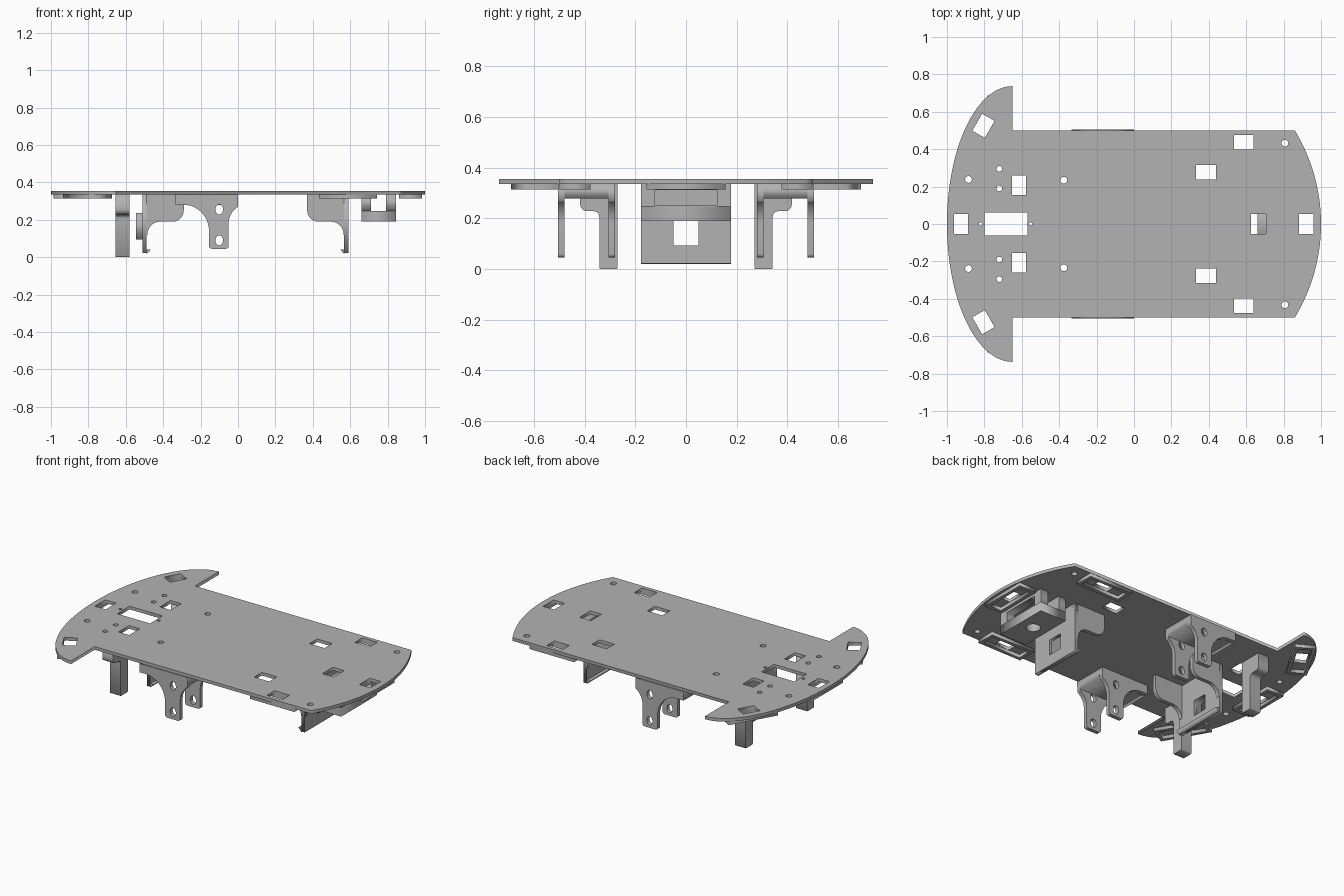
import bpy, bmesh
from math import sin, cos, pi, radians, asin
from mathutils import Matrix

cube = bpy.data.objects.get("Cube")
if cube:
    bpy.data.objects.remove(cube)

grey = bpy.data.materials.new("plain grey")
grey.use_nodes = True
colour = (0.45, 0.45, 0.45, 1)
grey.diffuse_color = colour
grey.node_tree.nodes["Principled BSDF"].inputs["Base Color"].default_value = colour

# Local profile plane (u, v) and extrusion direction in the model's frame
FRAMES = {
    "z": Matrix(((1, 0, 0), (0, 1, 0), (0, 0, 1))),
    "y": Matrix(((1, 0, 0), (0, 0, -1), (0, 1, 0))),
    "x": Matrix(((0, 0, 1), (1, 0, 0), (0, 1, 0))),
}


def arc(cx, cy, rx, ry, start, end, n=12):
    steps = [radians(start + (end - start) * i / n) for i in range(n + 1)]
    return [(cx + rx * cos(a), cy + ry * sin(a)) for a in steps]


def circle(cx, cy, rx, ry=None, n=20):
    return arc(cx, cy, rx, ry or rx, 0, 360, n)[:-1]


def rect(u0, u1, v0, v1):
    return [(u0, v0), (u1, v0), (u1, v1), (u0, v1)]


def slot(cx, cy, w, h, deg=0):
    c, s = cos(radians(deg)), sin(radians(deg))
    return [(cx + u * c - v * s, cy + u * s + v * c)
            for u, v in rect(-w / 2, w / 2, -h / 2, h / 2)]


def prism(name, loops, axis, lo, hi):
    """Extrude an outline with holes from lo to hi along an axis."""
    curve = bpy.data.curves.new(name, "CURVE")
    curve.dimensions = "2D"
    curve.fill_mode = "BOTH"
    curve.extrude = (hi - lo) / 2
    for loop in loops:
        spline = curve.splines.new("POLY")
        spline.points.add(len(loop) - 1)
        for point, (u, v) in zip(spline.points, loop):
            point.co = (u, v, 0, 1)
        spline.use_cyclic_u = True
    temp = bpy.data.objects.new(name, curve)
    bpy.context.collection.objects.link(temp)
    graph = bpy.context.evaluated_depsgraph_get()
    mesh = bpy.data.meshes.new_from_object(temp.evaluated_get(graph))
    bpy.data.objects.remove(temp)
    bpy.data.curves.remove(curve)
    frame = FRAMES[axis].to_4x4()
    frame.translation["xyz".index(axis)] = (lo + hi) / 2
    mesh.transform(frame)
    bm = bmesh.new()
    bm.from_mesh(mesh)
    bmesh.ops.remove_doubles(bm, verts=bm.verts, dist=1e-5)
    bmesh.ops.recalc_face_normals(bm, faces=bm.faces)
    bm.to_mesh(mesh)
    bm.free()
    mesh.materials.clear()
    mesh.materials.append(grey)
    obj = bpy.data.objects.new(name, mesh)
    bpy.context.collection.objects.link(obj)
    return obj


def mirrored(name, loops, axis, lo, hi):
    """Make a part on the +y side and its twin on the -y side."""
    if axis == "y":
        spans = [(loops, lo, hi), (loops, -hi, -lo)]
    else:
        k = 0 if axis == "x" else 1
        flip = [[(-p[0], p[1]) if k == 0 else (p[0], -p[1]) for p in l] for l in loops]
        spans = [(loops, lo, hi), (flip, lo, hi)]
    for side, (l, a, b) in zip(("left", "right"), spans):
        prism(f"{name}_{side}", l, axis, a, b)


UNDER, TOP = 0.335, 0.355

# Deck outline: round tail, straight sides and wide oval head
R = 0.963
half = math_angle = asin(0.5 / R) * 180 / pi
outline = arc(1 - R, 0, R, R, -half, half, 32)
outline += [(-0.65, 0.5)] + arc(-0.65, 0, 0.35, 0.737, 90, 270, 64) + [(-0.65, -0.5)]

# Deck openings
sensors = [(0.922, 0, 90), (-0.925, 0, 90)]
for s in (1, -1):
    sensors += [(0.587, s * 0.437, 0), (-0.805, s * 0.525, s * 60)]
holes = [slot(x, y, 0.105, 0.077, d) for x, y, d in sensors]
holes += [rect(-0.8, -0.57, -0.062, 0.062), rect(0.625, 0.705, -0.053, 0.053)]
holes += [circle(-0.82, 0, 0.009), circle(-0.553, 0, 0.009)]
for s in (1, -1):
    holes += [slot(0.385, s * 0.276, 0.105, 0.077), slot(-0.615, s * 0.207, 0.075, 0.105)]
    holes += [circle(x, s * y, r) for x, y, r in (
        (-0.885, 0.238, 0.018), (-0.72, 0.295, 0.015), (-0.72, 0.19, 0.015),
        (-0.375, 0.234, 0.018), (0.807, 0.432, 0.018))]
prism("deck", [outline] + holes, "z", UNDER, TOP)

# Raised rims round the sensor openings
for i, (x, y, d) in enumerate(sensors):
    rim = [slot(x, y, 0.31, 0.122, d), slot(x, y, 0.265, 0.08, d)]
    prism(f"sensor_rim_{i + 1}", rim, "z", 0.314, UNDER)

# Motor mounts: two drilled hangers joined by a flange on each side
hanger = [(-0.335, UNDER), (-0.335, 0.28)]
hanger += arc(-0.29, 0.14, 0.135, 0.14, 90, 0)
hanger += arc(-0.14, 0.06, 0.015, 0.015, 180, 270, 4)
hanger += arc(-0.065, 0.06, 0.015, 0.015, 270, 360, 4)
hanger += arc(0.055, 0.18, 0.105, 0.105, 180, 122) + [(0, UNDER)]
bores = [circle(-0.1, z, 0.02, 0.027) for z in (0.255, 0.09)]
for part, y in (("outer", 0.48), ("inner", 0.28)):
    mirrored(f"motor_hanger_{part}", [hanger] + bores, "y", y, y + 0.025)
mirrored("motor_flange", [rect(-0.335, 0, 0.278, UNDER)], "y", 0.305, 0.48)

# Battery holder: end walls with windows, hooks and curved gussets
gusset = [(0, UNDER), (0, 0.12), (0.025, 0.12)]
gusset += arc(0.095, 0.12, 0.07, 0.07, 180, 90)
gusset += arc(0.16, 0.25, 0.06, 0.06, 270, 360) + [(0.22, UNDER)]
hook = [(0.02, 0.02), (0.025, 0.02), (0.045, 0.042), (0.02, 0.042)]
wall = [rect(-0.178, 0.178, 0.022, UNDER), rect(-0.05, 0.05, 0.092, 0.19)]
for end, x0, d in (("rear", 0.59, -1), ("front", -0.51, 1)):
    place = lambda loop: [(x0 + d * u, v) for u, v in loop]
    a, b = sorted((x0, x0 + d * 0.022))
    prism(f"battery_wall_{end}", wall, "x", a, b)
    prism(f"battery_hook_{end}", [place(hook)], "y", -0.178, 0.178)
    mirrored(f"battery_gusset_{end}", [place(gusset)], "y", 0.153, 0.178)

# Open collar on the outside of the front battery wall
collar = [(-0.09, 0.095), (-0.05, 0.095), (-0.05, 0.19), (0.05, 0.19),
          (0.05, 0.095), (0.09, 0.095), (0.09, 0.235), (-0.09, 0.235)]
prism("wall_collar", [collar], "x", -0.545, -0.51)

# Caster box: drilled floor with two side walls, the rear one windowed
prism("caster_floor", [rect(0.66, 0.845, -0.178, 0.178), circle(0.752, 0, 0.042)],
      "z", 0.19, 0.247)
prism("caster_wall_front", [rect(-0.178, 0.178, 0.247, UNDER)], "x", 0.66, 0.71)
prism("caster_wall_rear", [rect(-0.178, 0.178, 0.247, UNDER),
                           rect(-0.122, 0.122, 0.25, 0.312)], "x", 0.79, 0.845)

# Head legs with a rounded shoulder at the top
leg = [(0.27, UNDER), (0.27, 0.004), (0.274, 0), (0.338, 0), (0.342, 0.004)]
leg += arc(0.365, 0.205, 0.023, 0.023, 180, 90, 8)
leg += arc(0.39, 0.255, 0.027, 0.027, 270, 360, 8) + [(0.417, UNDER)]
mirrored("head_leg", [leg], "x", -0.655, -0.58)
